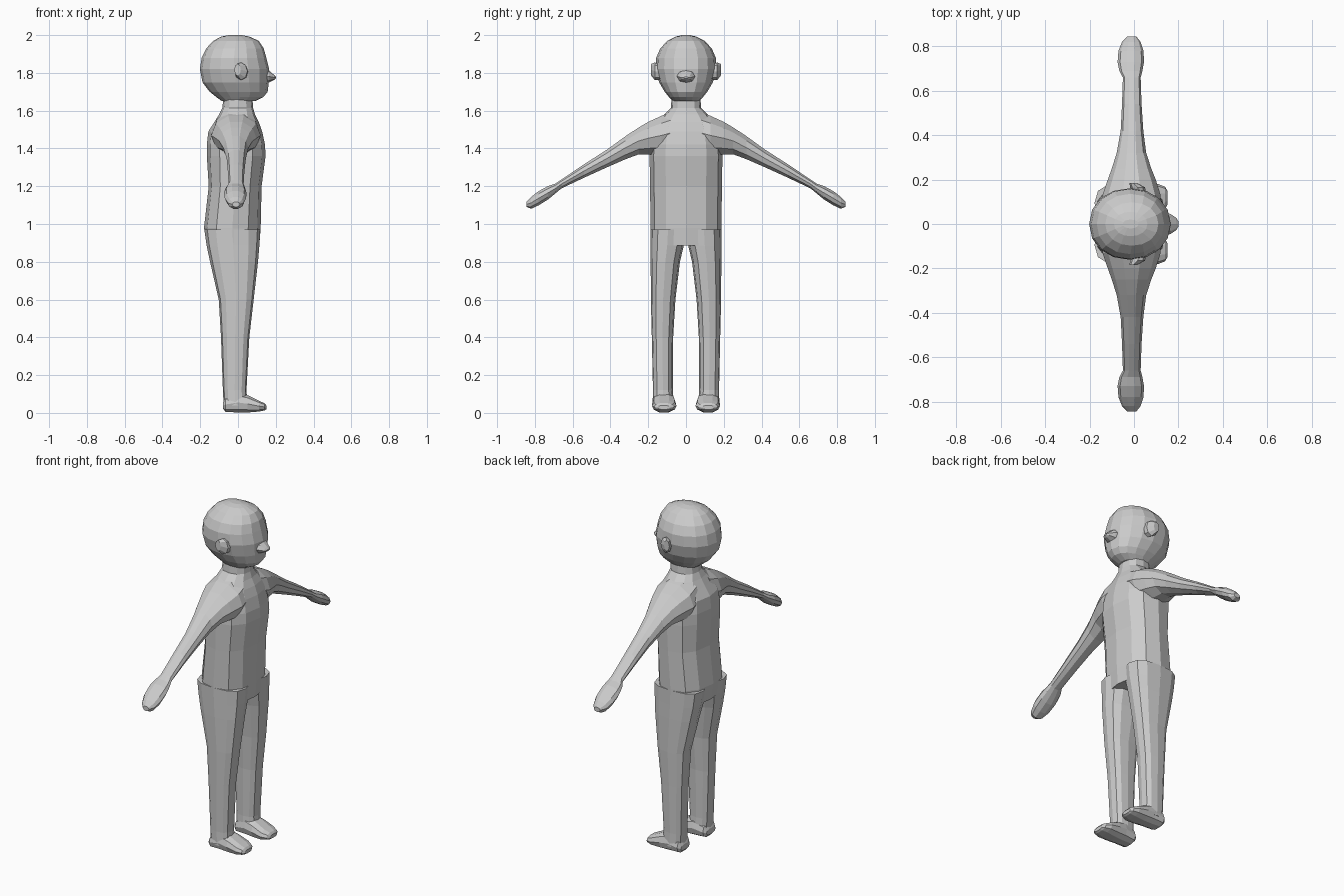
import bpy, bmesh, math


def loft(name, axis, rings, sides=12, power=2.0, side=1):
    """Rings are (position, a_min, a_max, b_min, b_max); a and b are the other axes in xyz order."""
    bm = bmesh.new()
    loops = []
    for t, a0, a1, b0, b1 in rings:
        loop = []
        for i in range(sides):
            ang = 2 * math.pi * i / sides
            c, s = math.cos(ang), math.sin(ang)
            a = (a0 + a1) / 2 + (a1 - a0) / 2 * math.copysign(abs(c) ** (2 / power), c)
            b = (b0 + b1) / 2 + (b1 - b0) / 2 * math.copysign(abs(s) ** (2 / power), s)
            x, y, z = {"x": (t, a, b), "y": (a, t, b), "z": (a, b, t)}[axis]
            loop.append(bm.verts.new((x, y * side, z)))
        loops.append(loop)
    for low, high in zip(loops, loops[1:]):
        for i in range(sides):
            j = (i + 1) % sides
            bm.faces.new((low[i], low[j], high[j], high[i]))
    bm.faces.new(loops[0])
    bm.faces.new(loops[-1])
    bmesh.ops.recalc_face_normals(bm, faces=bm.faces)
    mesh = bpy.data.meshes.new(name)
    bm.to_mesh(mesh)
    bm.free()
    obj = bpy.data.objects.new(name, mesh)
    bpy.context.collection.objects.link(obj)
    return obj


def union(target, parts):
    bpy.context.view_layer.objects.active = target
    for part in parts:
        mod = target.modifiers.new("union", "BOOLEAN")
        mod.operation = "UNION"
        mod.solver = "EXACT"
        mod.object = part
        bpy.ops.object.modifier_apply(modifier=mod.name)
        bpy.data.objects.remove(part)


def sym(z, x0, x1, half):
    return (z, x0, x1, -half, half)


# Torso and neck
body = loft("body", "z", [
    sym(0.885, -0.165, 0.113, 0.187), sym(0.98, -0.18, 0.12, 0.188),
    sym(1.2, -0.155, 0.125, 0.19), sym(1.36, -0.165, 0.146, 0.193),
    sym(1.42, -0.165, 0.143, 0.19), sym(1.49, -0.157, 0.128, 0.175),
    sym(1.54, -0.125, 0.11, 0.15), sym(1.58, -0.1, 0.09, 0.115),
    sym(1.615, -0.083, 0.08, 0.08), sym(1.69, -0.075, 0.075, 0.075)], power=2.4)

limbs = []
for side in (1, -1):
    # Leg
    limbs.append(loft("leg", "z", [
        (0.97, -0.178, 0.118, 0.003, 0.187), (0.885, -0.166, 0.113, 0.012, 0.187),
        (0.8, -0.148, 0.106, 0.032, 0.187), (0.6, -0.102, 0.083, 0.056, 0.186),
        (0.4, -0.09, 0.06, 0.068, 0.181), (0.12, -0.08, 0.045, 0.07, 0.175),
        (0.04, -0.076, 0.05, 0.065, 0.177)], power=2.6, side=side))
    # Foot
    limbs.append(loft("foot", "x", [
        (-0.079, 0.078, 0.162, 0.02, 0.055), (-0.065, 0.064, 0.176, 0.004, 0.085),
        (0.0, 0.058, 0.178, 0.0, 0.11), (0.05, 0.053, 0.18, 0.0, 0.096),
        (0.11, 0.05, 0.18, 0.006, 0.066), (0.14, 0.065, 0.168, 0.012, 0.052),
        (0.15, 0.085, 0.15, 0.018, 0.04)], sides=10, power=2.5, side=side))
    # Arm and mitten hand
    limbs.append(loft("arm", "y", [
        (0.06, -0.135, 0.115, 1.37, 1.605), (0.13, -0.142, 0.12, 1.36, 1.578),
        (0.2, -0.118, 0.098, 1.363, 1.545), (0.25, -0.1, 0.078, 1.365, 1.515),
        (0.32, -0.078, 0.055, 1.34, 1.468), (0.42, -0.06, 0.042, 1.297, 1.395),
        (0.54, -0.054, 0.034, 1.243, 1.318), (0.66, -0.05, 0.03, 1.187, 1.236),
        (0.69, -0.066, 0.038, 1.162, 1.216), (0.73, -0.074, 0.045, 1.128, 1.203),
        (0.78, -0.07, 0.043, 1.097, 1.176), (0.82, -0.054, 0.03, 1.079, 1.145),
        (0.845, -0.03, 0.01, 1.09, 1.118)], sides=10, side=side))
union(body, limbs)

# Head
head = loft("head", "z", [
    sym(1.65, -0.085, 0.09, 0.07), sym(1.672, -0.115, 0.135, 0.09),
    sym(1.70, -0.15, 0.157, 0.113), sym(1.75, -0.188, 0.163, 0.142),
    sym(1.82, -0.202, 0.165, 0.161), sym(1.88, -0.192, 0.15, 0.158),
    sym(1.93, -0.168, 0.136, 0.136), sym(1.97, -0.13, 0.11, 0.098),
    sym(1.992, -0.09, 0.06, 0.055), sym(2.0, -0.05, 0.02, 0.02)], sides=16, power=2.1)

# Nose and ears
features = [loft("nose", "x", [
    (0.13, -0.055, 0.055, 1.735, 1.83), (0.165, -0.045, 0.045, 1.75, 1.812),
    (0.19, -0.028, 0.028, 1.762, 1.79), (0.2, -0.012, 0.012, 1.77, 1.78)], sides=8)]
for side in (1, -1):
    features.append(loft("ear", "y", [
        (0.13, -0.005, 0.055, 1.765, 1.845), (0.165, -0.018, 0.05, 1.762, 1.855),
        (0.184, -0.02, 0.015, 1.785, 1.848)], sides=8, side=side))
union(head, features)
